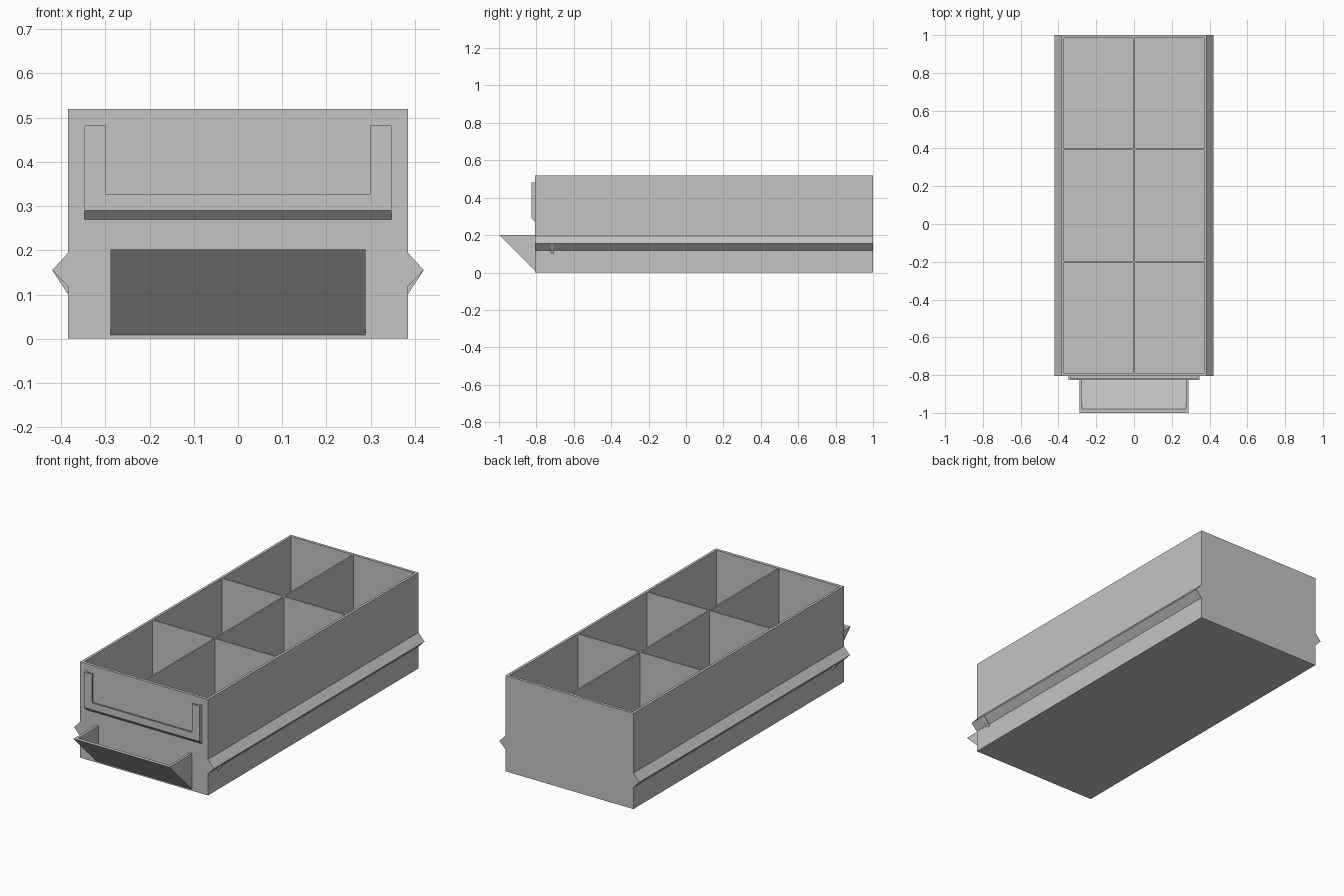
import bpy, bmesh
from mathutils import Vector

cube = bpy.data.objects.get("Cube")
if cube:
    bpy.data.objects.remove(cube, do_unlink=True)

grey = bpy.data.materials.new("plain_grey")
grey.use_nodes = True
grey.diffuse_color = (0.55, 0.55, 0.55, 1)
grey.node_tree.nodes["Principled BSDF"].inputs["Base Color"].default_value = (0.55, 0.55, 0.55, 1)


def finish(name, bm):
    bmesh.ops.recalc_face_normals(bm, faces=bm.faces)
    mesh = bpy.data.meshes.new(name)
    bm.to_mesh(mesh)
    bm.free()
    mesh.materials.append(grey)
    obj = bpy.data.objects.new(name, mesh)
    bpy.context.collection.objects.link(obj)
    return obj


def extrude(bm, points, offset):
    """Turn a flat outline into a solid prism."""
    face = bm.faces.new([bm.verts.new(p) for p in points])
    new = bmesh.ops.extrude_face_region(bm, geom=[face], use_keep_orig=True)
    verts = [v for v in new["geom"] if isinstance(v, bmesh.types.BMVert)]
    bmesh.ops.translate(bm, verts=verts, vec=Vector(offset))


def box(bm, x0, x1, y0, y1, z0, z1):
    extrude(bm, [(x0, y0, z0), (x1, y0, z0), (x1, y1, z0), (x0, y1, z0)], (0, 0, z1 - z0))


def cut(target, cutter):
    cutter.hide_render = True
    mod = target.modifiers.new("hollow", 'BOOLEAN')
    mod.object = cutter
    mod.operation = 'DIFFERENCE'
    mod.solver = 'EXACT'
    bpy.context.view_layer.objects.active = target
    bpy.ops.object.modifier_apply(modifier=mod.name)
    bpy.data.objects.remove(cutter, do_unlink=True)


W, FRONT, BACK, H = 0.384, -0.806, 1.0, 0.52

# Drawer body with six compartments
bm = bmesh.new()
box(bm, -W, W, FRONT, BACK, 0, H)
body = finish("drawer_body", bm)

bm = bmesh.new()
inner_front, inner_back, divider = -0.79, 0.985, 0.008
pocket = (inner_back - inner_front - 2 * divider) / 3
for row in range(3):
    y = inner_front + row * (pocket + divider)
    for x0, x1 in ((-0.37, -divider / 2), (divider / 2, 0.37)):
        box(bm, x0, x1, y, y + pocket, 0.015, H + 0.1)
cut(body, finish("compartment_cutter", bm))

# Side rails, each with a small stop underneath
for side, label in ((1, "left"), (-1, "right")):
    bm = bmesh.new()
    extrude(bm, [(side * x, FRONT, z) for x, z in ((W, 0.195), (0.42, 0.155), (W, 0.118))],
            (0, BACK - FRONT, 0))
    finish(label + "_rail", bm)
    bm = bmesh.new()
    extrude(bm, [(side * x, -0.725, z) for x, z in ((W, 0.14), (0.42, 0.155), (W, 0.1))],
            (0, 0.02, 0))
    finish(label + "_rail_stop", bm)

# Label holder: chamfered block, slotted behind and open in the middle
bm = bmesh.new()
extrude(bm, [(-0.347, y, z) for y, z in
             ((FRONT, 0.27), (-0.825, 0.29), (-0.825, 0.482), (FRONT, 0.482))], (0.694, 0, 0))
holder = finish("label_holder", bm)
bm = bmesh.new()
box(bm, -0.336, 0.336, -0.816, -0.7, 0.295, 0.6)
cut(holder, finish("label_slot_cutter", bm))
bm = bmesh.new()
box(bm, -0.3, 0.3, -0.9, -0.7, 0.327, 0.6)
cut(holder, finish("label_window_cutter", bm))

# Hollow wedge-shaped pull handle
bm = bmesh.new()
extrude(bm, [(-0.288, y, z) for y, z in ((FRONT, 0.008), (-1, 0.202), (FRONT, 0.202))],
        (0.576, 0, 0))
handle = finish("pull_handle", bm)
bm = bmesh.new()
extrude(bm, [(-0.274, y, z) for y, z in
             ((-0.7, -0.078), (-0.982, 0.204), (-0.982, 0.3), (-0.7, 0.3))], (0.548, 0, 0))
cut(handle, finish("handle_cutter", bm))
